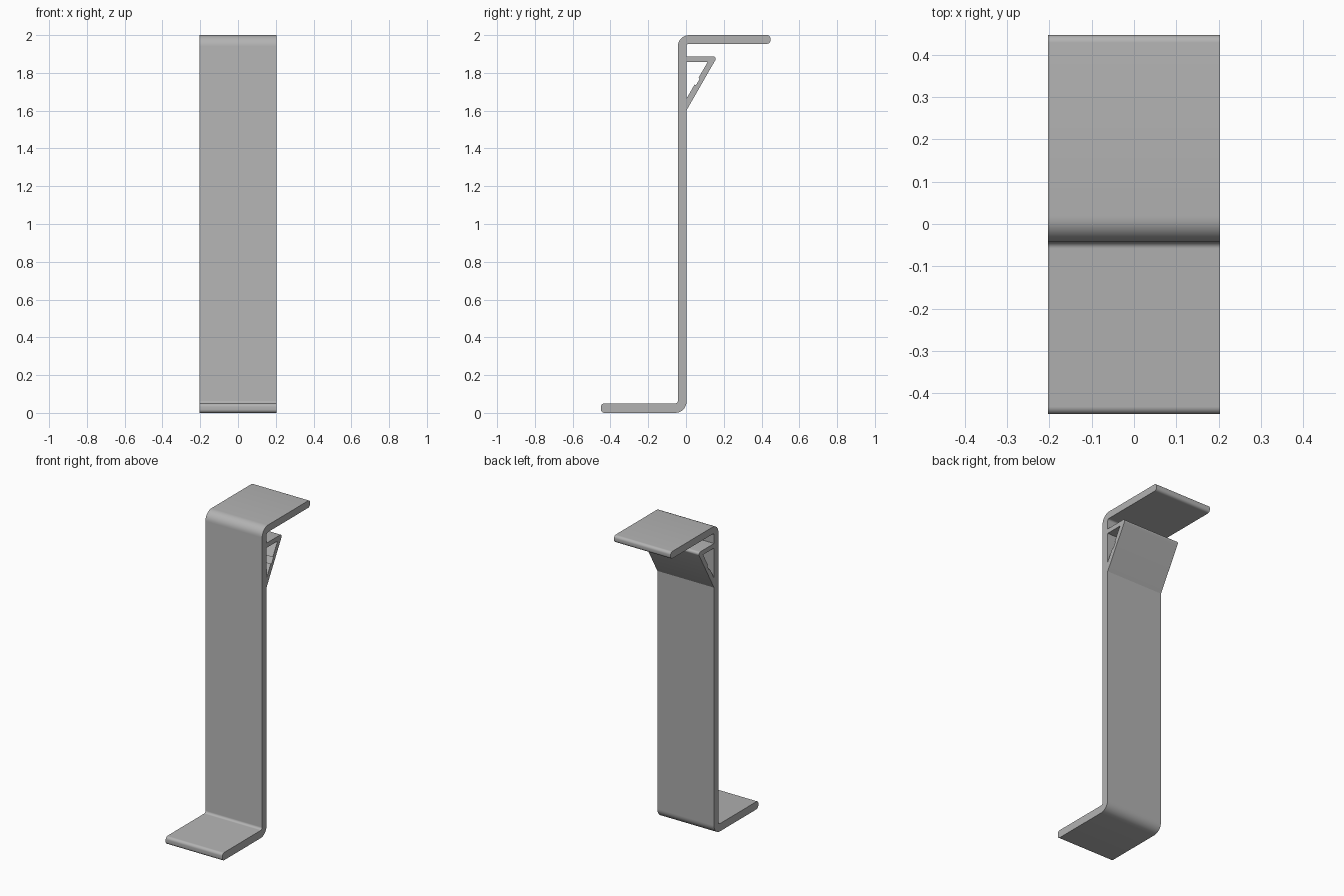
import bpy
import bmesh
import math
from mathutils import Vector

if "Cube" in bpy.data.objects:
    bpy.data.objects.remove(bpy.data.objects["Cube"], do_unlink=True)

HALF_WIDTH = 0.203
BACK, FRONT = 0.003, -0.043      # wall faces
THICK = 0.046

grey = bpy.data.materials.new("plain grey")
grey.use_nodes = True
colour = (0.45, 0.45, 0.45, 1)
grey.diffuse_color = colour
grey.node_tree.nodes["Principled BSDF"].inputs["Base Color"].default_value = colour


def rounded(corners, steps=8):
    """Turn (y, z, radius) corners into an outline with true arc fillets."""
    out = []
    for i, (y, z, r) in enumerate(corners):
        p = Vector((y, z))
        if r == 0:
            out.append(p)
            continue
        a = (Vector(corners[i - 1][:2]) - p).normalized()
        b = (Vector(corners[(i + 1) % len(corners)][:2]) - p).normalized()
        half = a.angle(b) / 2
        centre = p + (a + b).normalized() * (r / math.sin(half))
        start = p + a * (r / math.tan(half)) - centre
        end = p + b * (r / math.tan(half)) - centre
        sweep = math.pi - 2 * half
        for k in range(steps + 1):
            t = k / steps
            out.append(centre + (start * math.sin((1 - t) * sweep)
                                 + end * math.sin(t * sweep)) / math.sin(sweep))
    return out


def extrude_profile(name, corners):
    bm = bmesh.new()
    ring = [bm.verts.new((-HALF_WIDTH, p.x, p.y)) for p in rounded(corners)]
    face = bm.faces.new(ring)
    res = bmesh.ops.extrude_face_region(bm, geom=[face], use_keep_orig=True)
    moved = [v for v in res["geom"] if isinstance(v, bmesh.types.BMVert)]
    bmesh.ops.translate(bm, verts=moved, vec=(2 * HALF_WIDTH, 0, 0))
    bmesh.ops.recalc_face_normals(bm, faces=bm.faces)
    mesh = bpy.data.meshes.new(name)
    bm.to_mesh(mesh)
    bm.free()
    mesh.materials.append(grey)
    obj = bpy.data.objects.new(name, mesh)
    bpy.context.collection.objects.link(obj)
    bpy.ops.object.select_all(action="DESELECT")
    obj.select_set(True)
    bpy.context.view_layer.objects.active = obj
    bpy.ops.object.shade_smooth_by_angle(angle=math.radians(30))
    return obj


# Bent strip: foot to the front, wall, top flange to the back
extrude_profile("bent_strip", [
    (-0.45, 0, 0.018), (BACK, 0, 0.06), (BACK, 2 - THICK, 0.012),
    (0.447, 2 - THICK, 0.018), (0.447, 2, 0.018), (FRONT, 2, 0.06),
    (FRONT, THICK + 0.004, 0.015), (-0.45, THICK + 0.004, 0.018)])

# Triangular support: short shelf and diagonal brace behind the wall
low, high = Vector((BACK, 1.665)), Vector((0.115, 1.858))
along = (high - low).normalized()
inward = Vector((along.y, -along.x))
mid = low + along * 0.105
slot = [mid - along * 0.02, mid - along * 0.02 + inward * 0.008,
        mid + along * 0.02 + inward * 0.008, mid + along * 0.02]
extrude_profile("triangular_support", [
    (BACK, 1.888, 0), (0.167, 1.888, 0.014), (BACK, 1.602, 0),
    (low.x, low.y, 0)] + [(p.x, p.y, 0) for p in slot] + [
    (high.x, high.y, 0), (BACK, 1.858, 0)])
